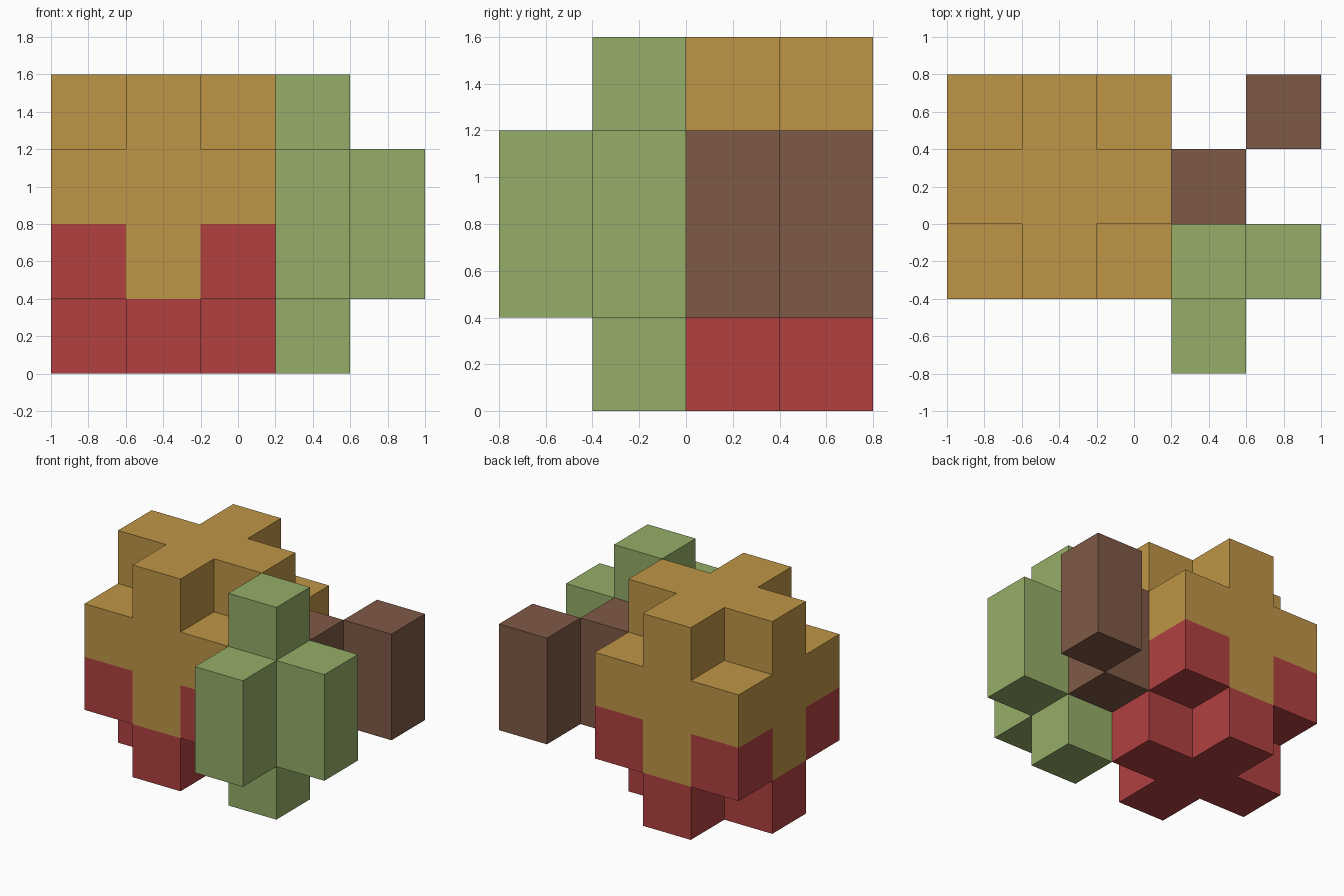
import bpy
import bmesh
import math
from mathutils import Vector

old = bpy.data.objects.get("Cube")
if old:
    bpy.data.objects.remove(old, do_unlink=True)

CELL = 0.4
ORIGIN = Vector((-1.0, -0.8, 0.0))


def srgb(r, g, b):
    lin = [c / 255 / 12.92 if c < 11 else ((c / 255 + 0.055) / 1.055) ** 2.4 for c in (r, g, b)]
    return (*lin, 1.0)


def material(name, rgb):
    mat = bpy.data.materials.new(name)
    mat.use_nodes = True
    colour = srgb(*rgb)
    mat.diffuse_color = colour
    node = next(n for n in mat.node_tree.nodes if n.type == 'BSDF_PRINCIPLED')
    node.inputs["Base Color"].default_value = colour
    node.inputs["Roughness"].default_value = 0.9
    return mat


gold = material("gold", (191, 149, 70))
red = material("red", (177, 64, 64))
green = material("leaf green", (150, 174, 104))
brown = material("bark brown", (127, 90, 70))


def block(x, y, z):
    """All grid cells in the given ranges."""
    return {(i, j, k) for i in range(*x) for j in range(*y) for k in range(*z)}


def build(name, cells, mats, rule=lambda cell: 0):
    """Outer skin of a set of cubes, coloured per cube by the rule."""
    bm = bmesh.new()
    for cell in sorted(cells):
        for axis in range(3):
            for side in (0, 1):
                neighbour = list(cell)
                neighbour[axis] += 2 * side - 1
                if tuple(neighbour) in cells:
                    continue
                corners = []
                for u, v in ((0, 0), (1, 0), (1, 1), (0, 1)):
                    p = Vector(cell)
                    p[axis] += side
                    p[(axis + 1) % 3] += u
                    p[(axis + 2) % 3] += v
                    corners.append(bm.verts.new(ORIGIN + p * CELL))
                if not side:
                    corners.reverse()
                bm.faces.new(corners).material_index = rule(cell)
    bmesh.ops.remove_doubles(bm, verts=bm.verts, dist=0.001)
    bmesh.ops.dissolve_limit(bm, angle_limit=math.radians(1), verts=bm.verts,
                             edges=bm.edges, delimit={'MATERIAL'})
    mesh = bpy.data.meshes.new(name)
    bm.to_mesh(mesh)
    bm.free()
    for mat in mats:
        mesh.materials.append(mat)
    obj = bpy.data.objects.new(name, mesh)
    bpy.context.collection.objects.link(obj)
    return obj


# Round body: a full middle with cross-shaped ends
cross = block((1, 2), (1, 4), (0, 4)) | block((0, 3), (2, 3), (0, 4))
body = cross | block((0, 3), (1, 4), (1, 3))


def body_colour(cell):
    # Red base, with red climbing one step up the four corners
    x, y, z = cell
    corner = x != 1 and y != 2
    return 1 if z == 0 or (z == 1 and corner) else 0


build("round_body", body, [gold, red], body_colour)

# Leafy cluster: a tall column with a shorter arm on two sides
leaf = block((3, 4), (1, 2), (0, 4)) | block((4, 5), (1, 2), (1, 3)) | block((3, 4), (0, 1), (1, 3))
build("leaf_cluster", leaf, [green])

# Two stem posts meeting edge to edge
build("stem_inner", block((3, 4), (2, 3), (1, 3)), [brown])
build("stem_outer", block((4, 5), (3, 4), (1, 3)), [brown])
